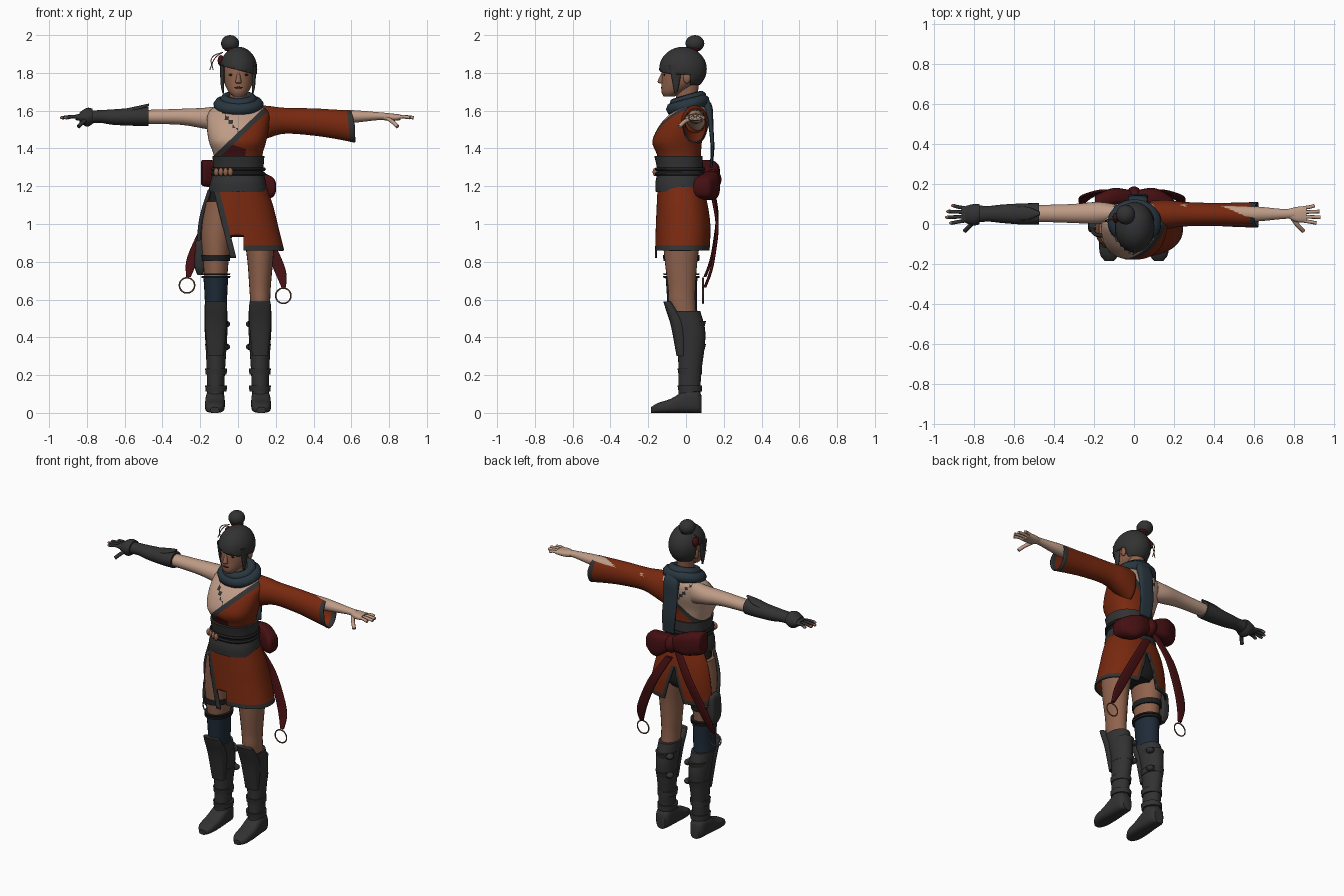
import bpy, bmesh, math
from mathutils import Vector

if "Cube" in bpy.data.objects:
    bpy.data.objects.remove(bpy.data.objects["Cube"])


def material(name, *rgb):
    m = bpy.data.materials.new(name)
    m.use_nodes = True
    m.diffuse_color = (*rgb, 1)
    m.node_tree.nodes["Principled BSDF"].inputs["Base Color"].default_value = (*rgb, 1)
    return m


ORANGE = material("rust cloth", .19, .022, .005)
CHAR = material("charcoal leather", .032, .032, .032)
BLACK = material("black strap", .014, .014, .015)
SKIN = material("light skin", .52, .33, .24)
TAN = material("tan skin", .28, .125, .075)
RED = material("dark red silk", .06, .005, .006)
SLATE = material("slate scarf", .022, .037, .05)
NAVY = material("navy stocking", .013, .024, .04)
BRONZE = material("bronze", .16, .09, .06)


def finish(name, bm, *mats):
    bmesh.ops.recalc_face_normals(bm, faces=bm.faces)
    mesh = bpy.data.meshes.new(name)
    bm.to_mesh(mesh)
    bm.free()
    for m in mats:
        mesh.materials.append(m)
    o = bpy.data.objects.new(name, mesh)
    bpy.context.collection.objects.link(o)
    return o


def smooth_rows(rows, k):
    """Catmull-Rom interpolation between section rows."""
    out = []
    for i in range(len(rows) - 1):
        a, b, c, d = (rows[min(max(j, 0), len(rows) - 1)] for j in range(i - 1, i + 3))
        for s in range(k):
            t = s / k
            out.append([q + .5 * t * (r - p + t * (2*p - 5*q + 4*r - s4 + t * (3*(q - r) + s4 - p)))
                        for p, q, r, s4 in zip(a, b, c, d)])
    return out + [list(rows[-1])]


def loft_mesh(rows, axis="z", n=24, k=4, p=2, s=1, caps=True):
    """Each row: position on the axis, then low/high of both cross directions."""
    bm, rings = bmesh.new(), []
    for t, a0, a1, b0, b1 in smooth_rows(rows, k):
        ring = []
        for i in range(n):
            w = math.tau * i / n
            c, q = (math.copysign(abs(f(w)) ** (2 / p), f(w)) for f in (math.cos, math.sin))
            a, b = (a0 + a1 + (a1 - a0) * c) / 2, (b0 + b1 + (b1 - b0) * q) / 2
            x, y, z = {"z": (a, b, t), "x": (t, a, b), "y": (a, t, b)}[axis]
            ring.append(bm.verts.new((x * s, y, z)))
        rings.append(ring)
    for r, u in zip(rings, rings[1:]):
        for i in range(n):
            j = (i + 1) % n
            bm.faces.new((r[i], r[j], u[j], u[i]))
    if caps:
        bm.faces.new(rings[0])
        bm.faces.new(rings[-1])
    return bm


def loft(name, mat, rows, **kw):
    return finish(name, loft_mesh(rows, **kw), mat)


def cut(bm, co, no):
    bmesh.ops.bisect_plane(bm, geom=bm.verts[:] + bm.edges[:] + bm.faces[:],
                           plane_co=co, plane_no=no, dist=1e-5)


def paint(bm, rule):
    """Set each face's material by rule; None removes the face."""
    gone = []
    for f in bm.faces:
        r = rule(*f.calc_center_median())
        if r is None:
            gone.append(f)
        else:
            f.material_index = r
    bmesh.ops.delete(bm, geom=gone, context="FACES")


def ball(name, mat, loc, size, segs=20):
    bm = bmesh.new()
    bmesh.ops.create_uvsphere(bm, u_segments=segs, v_segments=segs // 2, radius=1)
    bmesh.ops.scale(bm, vec=size, verts=bm.verts)
    bmesh.ops.translate(bm, vec=loc, verts=bm.verts)
    return finish(name, bm, mat)


def tube(name, mat, pts, r, closed=False):
    cu = bpy.data.curves.new(name, "CURVE")
    cu.dimensions, cu.bevel_depth, cu.bevel_resolution, cu.resolution_u = "3D", r, 2, 6
    cu.use_fill_caps = True
    sp = cu.splines.new("BEZIER")
    sp.bezier_points.add(len(pts) - 1)
    for bp, co in zip(sp.bezier_points, pts):
        bp.co = co
        bp.handle_left_type = bp.handle_right_type = "AUTO"
    sp.use_cyclic_u = closed
    cu.materials.append(mat)
    o = bpy.data.objects.new(name, cu)
    bpy.context.collection.objects.link(o)


def hoop(name, mat, c, u, v, r):
    u, v, c = Vector(u), Vector(v), Vector(c)
    tube(name, mat, [c + u * math.cos(w * math.tau / 8) + v * math.sin(w * math.tau / 8)
                     for w in range(8)], r, True)


# Torso: wrapped top, bare right shoulder, lapel and strap cut along planes
torso = loft_mesh([(1.18, -.14, .14, -.14, .08), (1.3, -.125, .125, -.14, .08), (1.37, -.13, .13, -.155, .08),
                   (1.44, -.155, .15, -.178, .085), (1.53, -.165, .165, -.135, .11),
                   (1.6, -.15, .16, -.07, .11), (1.645, -.07, .07, -.04, .08)], n=48, p=2.3)
lap, strap = Vector((-.69, 0, .724)), Vector((.79, 0, .62))
LAP, STRAP = lap.dot((-.1, 0, 1.37)), strap.dot((-.07, 0, 1.58))
for d in (-.014, .014):
    cut(torso, lap * (LAP + d), lap)
for d in (-.007, .007):
    cut(torso, strap * (STRAP + d), strap)
cut(torso, (0, 0, 1.41), (0.3, 0, 1))


def torso_rule(x, y, z):
    d = lap.dot((x, y, z)) - LAP
    if abs(d) < .014:
        return 2
    if d > 0:
        return 2 if abs(strap.dot((x, y, z)) - STRAP) < .007 else 1
    return 3 if z + .3 * x < 1.41 and y < 0 and x < .04 else 0


paint(torso, torso_rule)
finish("torso", torso, ORANGE, SKIN, CHAR, RED)

# Waist sash, cords and beads
loft("waist_sash", CHAR, [(1.17, -.155, .155, -.16, .1), (1.22, -.148, .148, -.162, .095),
                          (1.28, -.132, .135, -.152, .09), (1.36, -.135, .14, -.168, .088)], n=40, p=2.3)
for z in (1.265, 1.29):
    loft("sash_cord", BLACK, [(z - .009, -.138, .141, -.159, .096), (z, -.144, .147, -.166, .101),
                              (z + .009, -.138, .141, -.159, .096)], n=40, p=2.3)
for i in range(4):
    ball("sash_bead", TAN, (-.115 + i * .025, -.13 - i * .011, 1.275), (.014, .014, .022), 12)

# Skirt: open shell with slit, front notch and split back
skirt = loft_mesh([(1.2, -.15, .15, -.15, .09), (1.1, -.185, .185, -.155, .115), (.98, -.205, .215, -.16, .13),
                   (.82, -.22, .255, -.165, .125)], n=72, k=6, p=2.3, caps=False)
slit = Vector((.97, 0, .2425))
SLIT = slit.dot((-.13, 0, 1.18))
for d in (0, .03):
    cut(skirt, slit * (SLIT + d), slit)
for z in (.86, .885, .94):
    cut(skirt, (0, 0, z), (0, 0, 1))
for x, k in ((.03, 0), (0, .3), (0, -.3), (.02, .3), (-.02, -.3)):
    cut(skirt, (x, 0, 1.08), (1, 0, k))
cut(skirt, (0, .03, 0), (0, 1, 0))


def skirt_rule(x, y, z):
    s = slit.dot((x, y, z)) - SLIT
    if y < .03:
        if s < 0:
            return None
        if s < .03:
            return 1
        if z < (.94 if x < .03 else .86):
            return None
    else:
        gap = abs(x) - .3 * (1.08 - z)
        if gap < 0 and z < 1.08 or z < .86:
            return None
        if gap < .02 and z < 1.08:
            return 1
    return 1 if z < .885 else 0


paint(skirt, skirt_rule)
shell = finish("skirt", skirt, ORANGE, CHAR).modifiers.new("thickness", "SOLIDIFY")
shell.thickness = .008

# Legs, boots, buckles
loft("hips", BLACK, [(.93, -.1, .1, -.08, .08), (1.0, -.165, .165, -.12, .1), (1.2, -.14, .14, -.13, .08)])
for s, side in ((1, "left"), (-1, "right")):
    loft(side + "_leg", TAN, [(.45, .07, .165, -.05, .06), (.58, .065, .17, -.09, .05), (.66, .06, .173, -.095, .05),
                              (.8, .05, .185, -.112, .06), (.95, .03, .195, -.125, .08),
                              (1.12, .01, .175, -.13, .09)], s=s)
    loft(side + "_boot_shaft", CHAR, [(.05, .075, .165, -.04, .075), (.2, .07, .165, -.04, .08),
                                      (.36, .06, .172, -.045, .1), (.45, .055, .177, -.065, .1),
                                      (.54, .055, .177, -.095, .075)], s=s)
    loft(side + "_shin_guard", CHAR, [(.3, .075, .16, -.05, 0), (.46, .06, .175, -.08, 0),
                                      (.55, .058, .175, -.108, -.05), (.59, .062, .172, -.12, -.08)], s=s, p=2.6)
    loft(side + "_foot", CHAR, [(-.185, .1, .145, 0, .03), (-.15, .077, .17, 0, .052), (-.08, .07, .175, 0, .075),
                                (0, .07, .172, 0, .12), (.06, .075, .167, 0, .12), (.083, .09, .15, 0, .09)],
         axis="y", s=s, p=3)
    for z in (.13, .22, .35, .47):
        big = .008 if z > .3 else .003
        loft("boot_band", CHAR, [(z - .016, .062 - big / 2, .172, -.04, .098 if z > .3 else .084),
                                 (z + .016, .06 - big, .174, -.045, .098 + big if z > .3 else .084)], s=s, k=2)
        if z > .3:
            ball("buckle", CHAR, (.065 * s, .07, z), (.024, .026, .018), 12)

# Right thigh: stocking, straps, holster
loft("stocking", NAVY, [(.53, -.178, -.06, -.098, .06), (.6, -.176, -.058, -.1, .058), (.72, -.183, -.052, -.108, .06)])
for z, h in ((.72, .006), (.735, .004), (.82, .016)):
    loft("thigh_strap", BLACK, [(z - h, -.193, -.042, -.12, .07), (z + h, -.194, -.04, -.121, .072)], k=1)
loft("holster", CHAR, [(.73, -.215, -.185, -.02, .03), (.78, -.23, -.175, -.04, .05), (.9, -.225, -.175, -.04, .05),
                       (.92, -.21, -.185, -.02, .03)], p=4)
tube("holster_strap", CHAR, [(-.15, -.06, 1.18), (-.195, -.05, 1.03), (-.21, -.02, .88)], .01)

# Arms and hands
arm = [(.1, .01, .1, 1.49, 1.625), (.18, 0, .11, 1.505, 1.615), (.3, .005, .1, 1.525, 1.61),
       (.45, .01, .095, 1.53, 1.605), (.6, .012, .088, 1.535, 1.603), (.74, .025, .075, 1.55, 1.592),
       (.8, .028, .075, 1.55, 1.587)]
for s, side in ((1, "left"), (-1, "right")):
    hand = SKIN if s > 0 else CHAR
    loft(side + "_arm", SKIN, arm, axis="x", s=s)
    loft(side + "_palm", hand, [(.77, .03, .075, 1.55, 1.585), (.81, .01, .085, 1.545, 1.585),
                                (.86, .008, .09, 1.55, 1.58)], axis="x", s=s, p=2.5)
    for i, tip in enumerate((.91, .93, .925, .9)):
        y = .015 + i * .022
        tube(side + "_finger", hand, [(.85 * s, y, 1.566), (.88 * s, y + (i - 1.5) * .003, 1.568),
                                      (tip * s, y + (i - 1.5) * .007, 1.563)], .009)
        if s < 0:
            ball("bare_fingertip", TAN, (-tip, y + (i - 1.5) * .007, 1.563), (.014, .009, .009), 10)
    tube(side + "_thumb", hand, [(.79 * s, .03, 1.56), (.82 * s, -.01, 1.54), (.845 * s, -.035, 1.515)], .011)

# Ragged sleeve on the left arm
sleeve = loft_mesh([(.08, -.02, .115, 1.42, 1.632), (.16, -.025, .12, 1.455, 1.625), (.25, -.012, .11, 1.478, 1.615),
                    (.4, -.01, .105, 1.468, 1.612), (.52, -.015, .107, 1.45, 1.605),
                    (.62, -.018, .11, 1.43, 1.6)], axis="x", n=36, caps=False)
cut(sleeve, (.578, 0, 1.6), (1, 0, .1))
cut(sleeve, (.6, 0, 1.6), (1, 0, .25))
paint(sleeve, lambda x, y, z: None if x + .25 * (z - 1.6) > .6 else 1 if x + .1 * (z - 1.6) > .578 else 0)
finish("sleeve", sleeve, ORANGE, CHAR).modifiers.new("thickness", "SOLIDIFY").thickness = .006

# Gauntlet on the right arm
loft("gauntlet", CHAR, [(.475, -.002, .104, 1.52, 1.62), (.55, -.003, .103, 1.52, 1.615), (.66, .005, .097, 1.525, 1.607),
                        (.73, .012, .09, 1.535, 1.603), (.8, .005, .095, 1.53, 1.6)], axis="x", s=-1)
loft("elbow_point", CHAR, [(.47, .045, .06, 1.625, 1.638), (.53, .02, .085, 1.595, 1.625),
                           (.6, .02, .085, 1.58, 1.61)], axis="x", s=-1)
loft("hand_guard", CHAR, [(.77, 0, .1, 1.53, 1.61), (.8, -.008, .1, 1.515, 1.615), (.84, .005, .09, 1.54, 1.59)],
     axis="x", s=-1)

# Head and face
loft("neck", TAN, [(1.58, -.055, .055, -.05, .07), (1.66, -.045, .045, -.05, .06), (1.75, -.05, .05, -.07, .07)])
loft("head", TAN, [(1.675, -.025, .03, -.118, -.06), (1.7, -.05, .055, -.13, -.01), (1.75, -.073, .078, -.13, .06),
                   (1.82, -.08, .085, -.126, .085), (1.88, -.07, .075, -.1, .08), (1.92, -.04, .045, -.05, .04)])
loft("nose", TAN, [(1.745, -.012, .017, -.14, -.11), (1.755, -.013, .018, -.15, -.11), (1.8, -.005, .01, -.13, -.11)], n=12)
ball("lips", RED, (.0025, -.127, 1.722), (.022, .006, .006), 12)
for s in (1, -1):
    ball("eye", BLACK, (.0025 + .036 * s, -.115, 1.79), (.017, .005, .006), 12)
    ball("ear", TAN, (.0025 + .08 * s, .005, 1.775), (.012, .02, .032), 12)
    loft("side_lock", CHAR, [(1.69, .074, .082, -.06, -.05), (1.74, .073, .092, -.07, -.035),
                             (1.84, .07, .096, -.09, -.02)], s=s)

# Hair cap trimmed around the face, bun and pin
hair = bmesh.new()
bmesh.ops.create_uvsphere(hair, u_segments=36, v_segments=24, radius=1)
bmesh.ops.scale(hair, vec=(.099, .126, .118), verts=hair.verts)
bmesh.ops.translate(hair, vec=(.003, -.016, 1.82), verts=hair.verts)
cut(hair, (0, 0, 1.815), (.25, 0, 1))
cut(hair, (0, .025, 0), (0, 1, 0))
cut(hair, (0, 0, 1.735), (0, 0, 1))
paint(hair, lambda x, y, z: None if z < 1.735 or (y < .025 and z + .25 * x < 1.815) else 0)
finish("hair", hair, CHAR).modifiers.new("thickness", "SOLIDIFY").thickness = .015
ball("hair_bun", CHAR, (-.042, .047, 1.956), (.048, .05, .044))
hoop("bun_tie", RED, (-.035, .04, 1.925), (.03, 0, 0), (0, .03, 0), .008)
ball("hair_ornament", RED, (-.09, .03, 1.865), (.018, .025, .03), 12)
for e in (0, .018):
    tube("hair_pin", BRONZE, [(-.08, .03, 1.91), (-.12 - e, .02, 1.88), (-.15 + e, .01, 1.815)], .0025)

# Scarf and its hanging tail
hoop("scarf_lower", SLATE, (.003, .01, 1.63), (.098, 0, 0), (0, .08, .022), .036)
hoop("scarf_upper", SLATE, (.003, .01, 1.658), (.07, 0, 0), (0, .07, .02), .028)
loft("scarf_tail", SLATE, [(1.3, -.01, .07, .125, .14), (1.4, -.025, .07, .13, .15), (1.52, -.03, .065, .118, .145),
                           (1.62, -.03, .07, .09, .14), (1.67, -.02, .06, .07, .11)], p=3)

# Back bow, streamers and rings
loft("bow_right", RED, [(-.195, .06, .14, 1.21, 1.33), (-.18, .05, .15, 1.2, 1.34), (-.1, .09, .18, 1.19, 1.33),
                        (0, .09, .165, 1.2, 1.28)], axis="x", p=3)
loft("bow_left", RED, [(0, .09, .165, 1.2, 1.28), (.1, .08, .18, 1.13, 1.28), (.18, .04, .14, 1.14, 1.25),
                       (.2, .05, .12, 1.17, 1.22)], axis="x", p=3)
ball("bow_knot", RED, (0, .14, 1.235), (.04, .048, .055))
for name, s, dz in (("left", 1, -.055), ("right", -1, 0)):
    path = [(.72, .262, .1, .012), (.8, .245, .13, .03), (.9, .205, .15, .033), (1.05, .13, .165, .032),
            (1.2, .04, .14, .025)]
    shift = .02 if s > 0 else 0
    loft(name + "_streamer", RED, [(z + dz, x - shift - w, x - shift + w, y - .008, y + .008)
                                   for z, x, y, w in path], s=s, p=3)
    hoop(name + "_ring", BRONZE, ((.27 - 1.5 * shift) * s, .09, .675 + dz), (.04, 0, 0), (0, 0, .04), .004)

# Smooth shading with kept edges
bpy.ops.object.select_all(action="DESELECT")
for o in bpy.context.collection.objects:
    if o.type == "MESH":
        o.select_set(True)
        bpy.context.view_layer.objects.active = o
bpy.ops.object.shade_smooth_by_angle(angle=math.radians(40))
